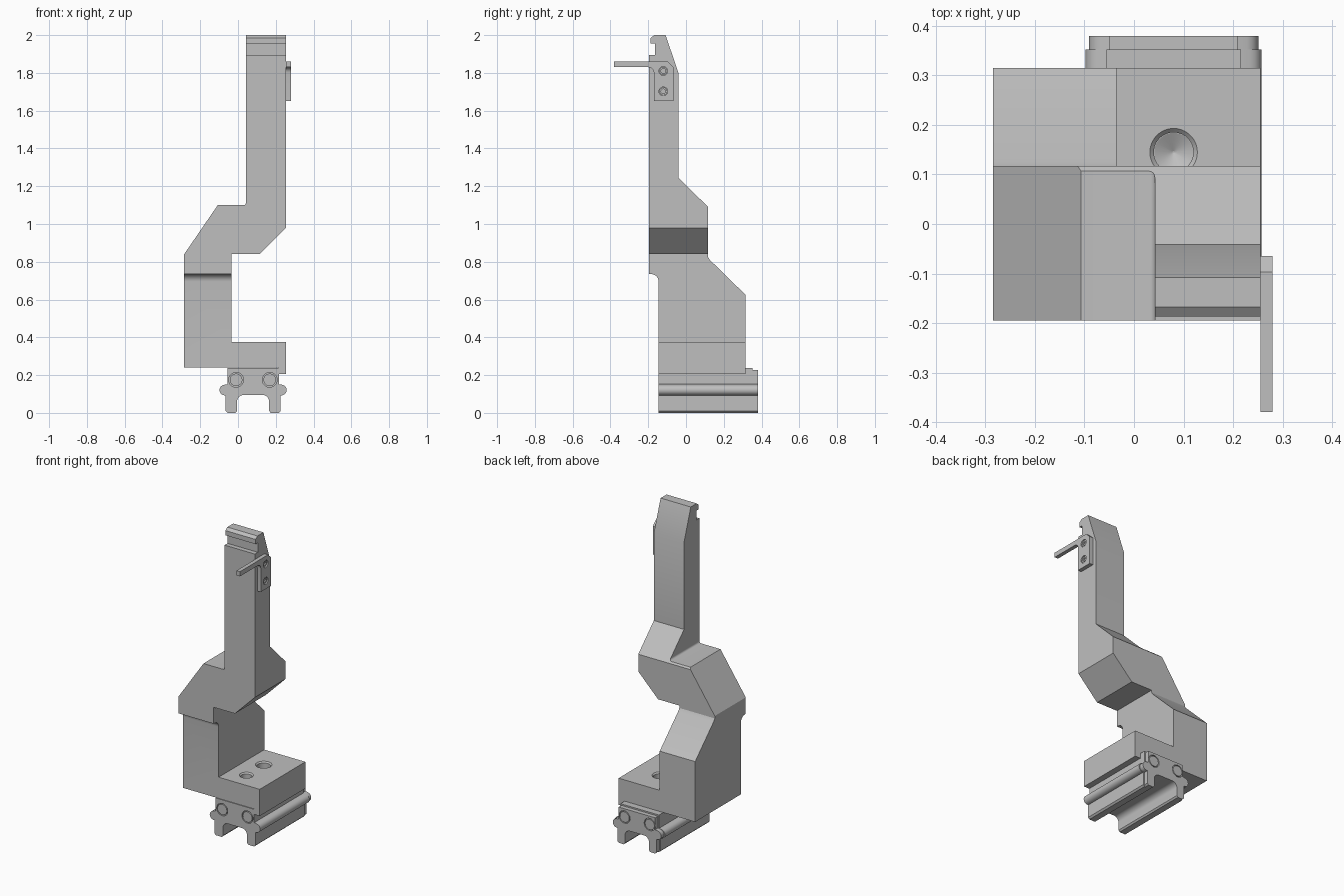
import bpy, bmesh, math
from mathutils import Matrix, Vector

cube = bpy.data.objects.get("Cube")
if cube:
    bpy.data.objects.remove(cube)

grey = bpy.data.materials.new("plain_grey")
grey.use_nodes = True
colour = (0.52, 0.52, 0.52, 1)
grey.diffuse_color = colour
grey.node_tree.nodes["Principled BSDF"].inputs["Base Color"].default_value = colour


def finish(name, bm):
    bmesh.ops.recalc_face_normals(bm, faces=bm.faces)
    mesh = bpy.data.meshes.new(name)
    bm.to_mesh(mesh)
    bm.free()
    mesh.materials.append(grey)
    obj = bpy.data.objects.new(name, mesh)
    bpy.context.collection.objects.link(obj)
    return obj


def extrude(name, profile, axis, start, end):
    """Sweep an (x, z) profile along y, or a (y, z) profile along x."""
    bm = bmesh.new()
    if axis == "y":
        verts = [bm.verts.new((a, start, b)) for a, b in profile]
        move = Vector((0, end - start, 0))
    else:
        verts = [bm.verts.new((start, a, b)) for a, b in profile]
        move = Vector((end - start, 0, 0))
    face = bm.faces.new(verts)
    swept = bmesh.ops.extrude_face_region(bm, geom=[face])["geom"]
    bmesh.ops.translate(bm, vec=move, verts=[v for v in swept if isinstance(v, bmesh.types.BMVert)])
    return finish(name, bm)


def cylinder(name, centre, axis, r1, r2, depth):
    """Cylinder or cone; r1 is the end on the negative side of the axis."""
    bm = bmesh.new()
    turn = Vector((0, 0, 1)).rotation_difference(Vector(axis)).to_matrix().to_4x4()
    bmesh.ops.create_cone(bm, cap_ends=True, segments=40, radius1=r1, radius2=r2,
                          depth=depth, matrix=Matrix.Translation(centre) @ turn)
    return finish(name, bm)


def boolean(obj, tool, operation="DIFFERENCE"):
    mod = obj.modifiers.new("cut", "BOOLEAN")
    mod.operation, mod.object, mod.solver = operation, tool, "EXACT"
    bpy.context.view_layer.objects.active = obj
    bpy.ops.object.modifier_apply(modifier=mod.name)
    bpy.data.objects.remove(tool)


def arc(cx, cz, r, a0, a1, n=8):
    return [(cx + r * math.cos(math.radians(a0 + (a1 - a0) * i / n)),
             cz + r * math.sin(math.radians(a0 + (a1 - a0) * i / n))) for i in range(n + 1)]


# Cranked arm: front outline crossed with side outline
front = [(-0.285, 0.24), (0.215, 0.24), (0.215, 0.205), (0.255, 0.205), (0.255, 0.375),
         (-0.035, 0.375), (-0.035, 0.84), (0.115, 0.84), (0.255, 0.98), (0.255, 2.1),
         (0.042, 2.1), *arc(0.03, 1.112, 0.012, 0, -90, 4), (-0.107, 1.1), (-0.285, 0.84)]
side = [(-0.145, 0.1), (-0.145, 0.695), *arc(-0.185, 0.695, 0.04, 0, 90), (-0.195, 0.735),
        (-0.195, 1.895), (-0.165, 1.895), (-0.165, 1.955), (-0.187, 1.955), (-0.187, 1.985),
        (-0.168, 2.0), (-0.108, 2.0), (-0.04, 1.8), (-0.04, 1.245), (0.117, 1.09),
        (0.117, 0.825), (0.126, 0.81), (0.315, 0.625), (0.315, 0.1)]
arm = extrude("cranked_arm", front, "y", -0.5, 0.5)
boolean(arm, extrude("side_outline", side, "x", -0.5, 0.5), "INTERSECT")

# Screw holes in the foot
for y, r in ((0.145, 0.04), (-0.03, 0.033)):
    boolean(arm, cylinder("rim", (0.08, y, 0.375), (0, 0, 1), r, r + 0.016, 0.016))
    boolean(arm, cylinder("bore", (0.08, y, 0.34), (0, 0, 1), r, r, 0.08))
    boolean(arm, cylinder("bore_tip", (0.08, y, 0.2905), (0, 0, 1), 0.002, r, 0.02))

# Rail carriage with mirrored half outline, from the arch to the top
mid = 0.08
half = [(0.05, 0.095), *arc(0.05, 0.06, 0.035, 90, 0), (0.085, 0.01), (0.093, 0),
        (0.135, 0), (0.145, 0.01), (0.145, 0.092), *arc(0.15, 0.121, 0.028, -80, 80),
        (0.136, 0.152), (0.136, 0.237)]


def carriage_outline(grow=0):
    right = [(mid + x - (grow if x > 0.13 else 0), z) for x, z in half]
    left = [(2 * mid - x, z) for x, z in reversed(right)]
    return right + left


carriage = extrude("rail_carriage", carriage_outline(), "y", -0.145, 0.352)
end_cap = extrude("carriage_end_cap", [(x, min(z, 0.228)) for x, z in carriage_outline(0.007)],
                  "y", 0.352, 0.38)

# Round plugs set in both carriage ends
plugs = []
for x in (mid - 0.09, mid + 0.088):
    for body, y, s in ((carriage, -0.145, 1), (end_cap, 0.38, -1)):
        boolean(body, cylinder("pocket", (x, y, 0.175), (0, 1, 0), 0.039, 0.039, 0.024))
        plugs.append(cylinder("end_plug", (x, y + s * 0.008, 0.175), (0, 1, 0), 0.033, 0.033, 0.016))

# Side bracket with a forward finger
plate = [(-0.38, 1.83), (-0.2, 1.83), *arc(-0.2, 1.8, 0.03, 75, 0, 5), (-0.17, 1.65),
         (-0.065, 1.65), (-0.065, 1.83), (-0.097, 1.86), (-0.38, 1.86)]
bracket = extrude("side_bracket", plate, "x", 0.255, 0.28)
screws = []
for z in (1.81, 1.702):
    boolean(bracket, cylinder("screw_hole", (0.275, -0.12, z), (1, 0, 0), 0.023, 0.023, 0.03))
    head = cylinder("bracket_screw", (0.264, -0.12, z), (1, 0, 0), 0.021, 0.021, 0.018)
    boolean(head, cylinder("socket", (0.273, -0.12, z), (1, 0, 0), 0.012, 0.012, 0.016))
    screws.append(head)

# Smooth the round surfaces, keep the machined edges crisp
for obj in [arm, carriage, end_cap, bracket] + plugs + screws:
    bpy.ops.object.select_all(action="DESELECT")
    obj.select_set(True)
    bpy.context.view_layer.objects.active = obj
    bpy.ops.object.shade_smooth_by_angle(angle=math.radians(25))
